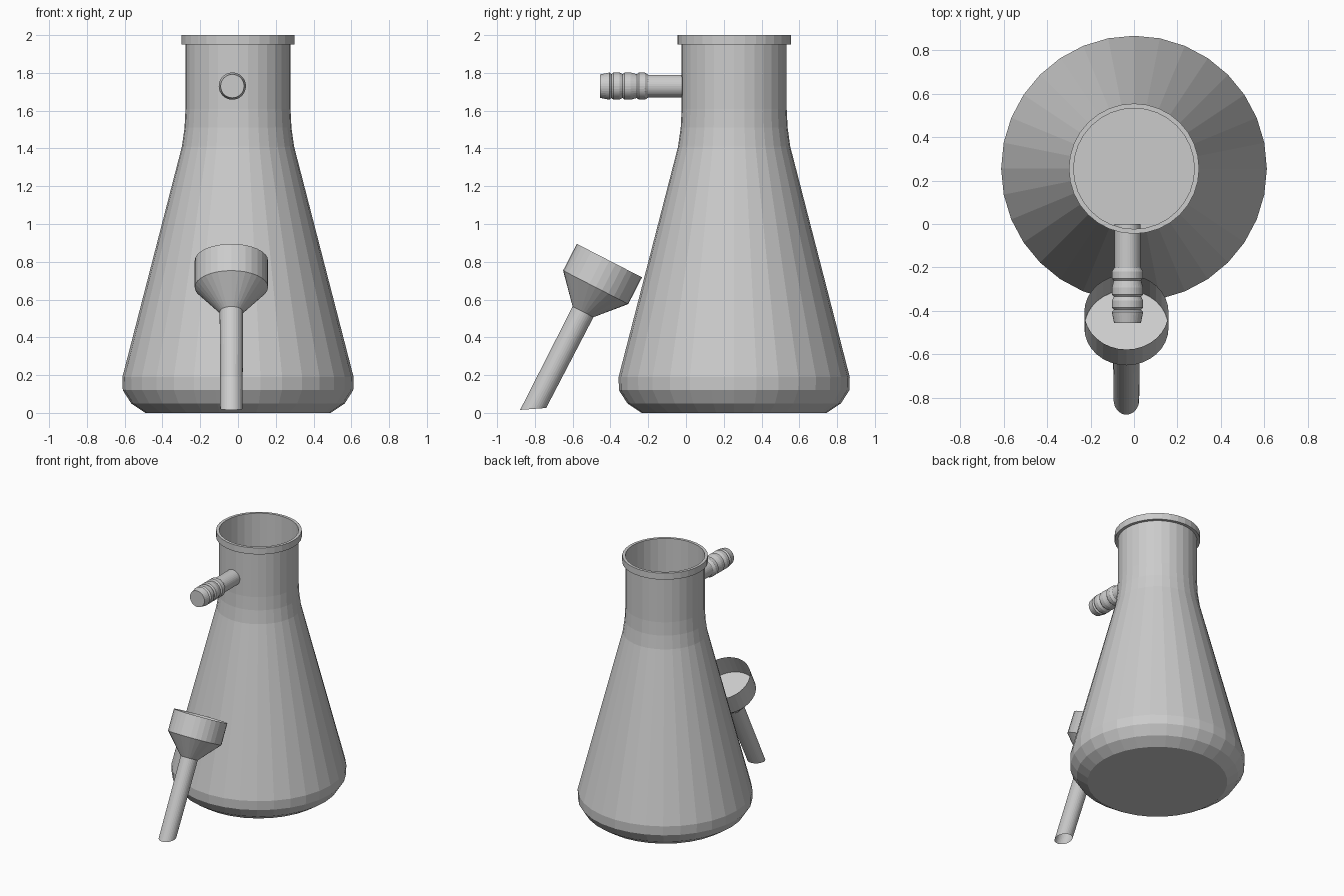
import bpy, bmesh, math
from mathutils import Matrix, Vector

if "Cube" in bpy.data.objects:
    bpy.data.objects.remove(bpy.data.objects["Cube"])

SEG = 32


def lathe(name, rings, matrix, cap_start=False, cap_end=False, seg=SEG):
    """Spin (radius, height[, slant]) rings about local z; slant tilts a ring along y."""
    bm = bmesh.new()
    loops = []
    for r, z, *slant in rings:
        k = slant[0] if slant else 0.0
        loop = []
        for i in range(seg):
            a = 2 * math.pi * i / seg
            loop.append(bm.verts.new((r * math.cos(a), r * math.sin(a), z + k * math.sin(a))))
        loops.append(loop)
    for lo, hi in zip(loops, loops[1:]):
        for i in range(seg):
            j = (i + 1) % seg
            bm.faces.new((lo[i], lo[j], hi[j], hi[i]))
    if cap_start:
        bm.faces.new(loops[0][::-1])
    if cap_end:
        bm.faces.new(loops[-1])
    mesh = bpy.data.meshes.new(name)
    bm.to_mesh(mesh)
    bm.free()
    ob = bpy.data.objects.new(name, mesh)
    ob.matrix_world = matrix
    bpy.context.collection.objects.link(ob)
    return ob


# Flask: thin glass wall, open at the top, with a raised lip
flask_at = Matrix.Translation((0, 0.255, 0))
lathe("flask_body", [(0.49, 0), (0.565, 0.05), (0.61, 0.12), (0.612, 0.19),
                     (0.297, 1.41), (0.283, 1.51), (0.278, 1.61), (0.278, 1.95)],
      flask_at, cap_start=True)
lathe("flask_lip", [(0.278, 1.95), (0.30, 1.95), (0.30, 2.0), (0.278, 2.0), (0.278, 1.95)],
      flask_at)

# Barbed side arm pointing to the front
arm = [(0.06, 0.0), (0.06, 0.2)]
for start in (0.2, 0.275, 0.335):
    arm += [(0.072, start + 0.018), (0.072, start + 0.05), (0.063, start + 0.06)]
arm += [(0.072, 0.405), (0.062, 0.455)]
lathe("side_arm", arm,
      Matrix.Translation((-0.03, 0, 1.73)) @ Matrix.Rotation(math.pi / 2, 4, 'X'),
      cap_start=True, cap_end=True)

# Funnel leaning on the flask; origin at the joint of stem and cone
lean = Matrix.Translation((-0.035, -0.545, 0.535)) @ Matrix.Rotation(-math.radians(27.2), 4, 'X')
lathe("funnel", [(0.059, -0.578, 0.036), (0.062, 0), (0.194, 0.146), (0.194, 0.305)], lean)
lathe("funnel_plate", [(0.10, 0.147), (0.193, 0.147)], lean, cap_start=True)
